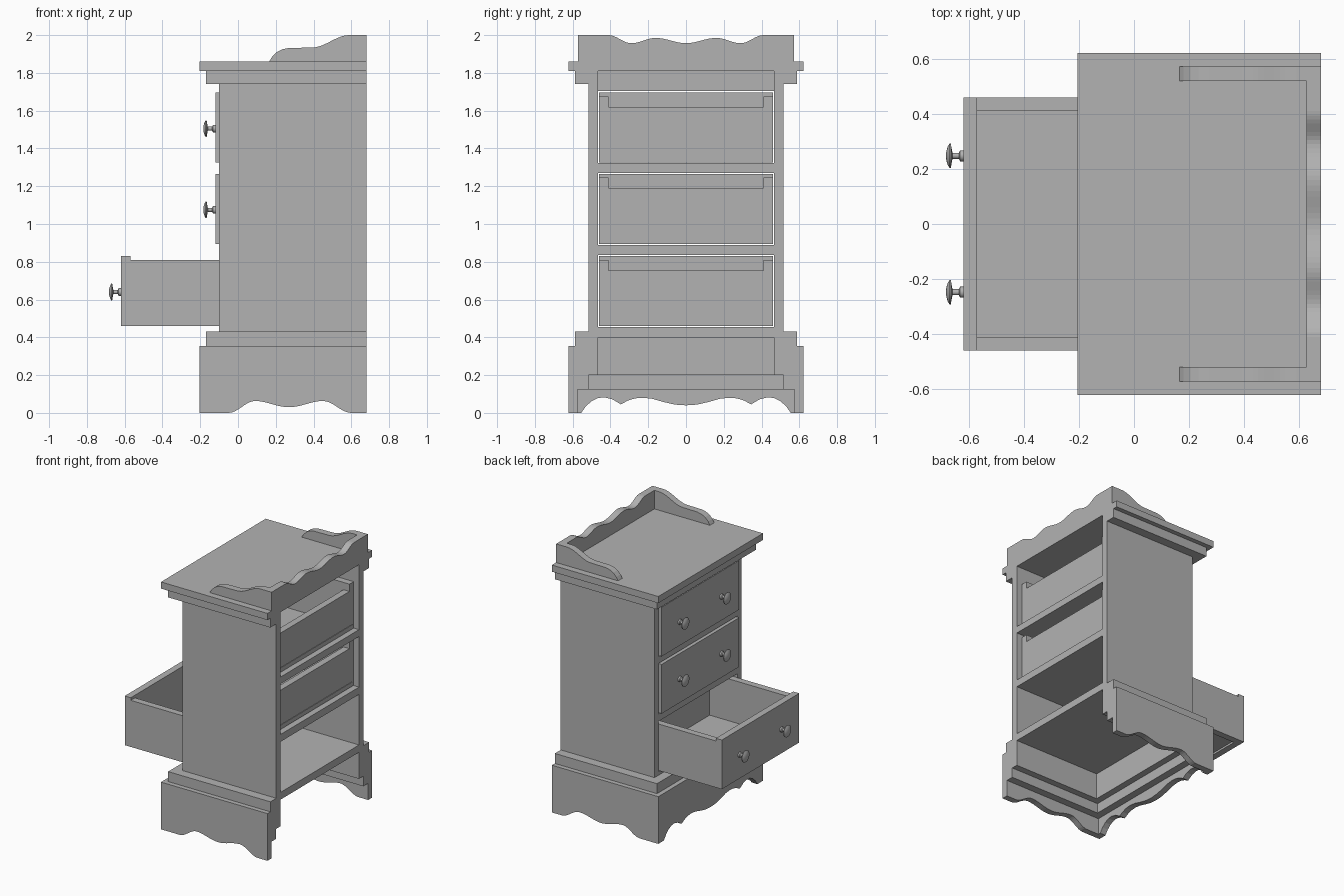
import bpy, bmesh, math
from mathutils import Vector

if "Cube" in bpy.data.objects:
    bpy.data.objects.remove(bpy.data.objects["Cube"])

grey = bpy.data.materials.new("plain_grey")
grey.diffuse_color = (0.45, 0.45, 0.45, 1)
grey.use_nodes = True
grey.node_tree.nodes["Principled BSDF"].inputs["Base Color"].default_value = grey.diffuse_color


def finish(name, bm):
    bmesh.ops.recalc_face_normals(bm, faces=bm.faces)
    me = bpy.data.meshes.new(name)
    bm.to_mesh(me)
    bm.free()
    ob = bpy.data.objects.new(name, me)
    me.materials.append(grey)
    bpy.context.collection.objects.link(ob)
    return ob


def box(name, x0, x1, y0, y1, z0, z1):
    bm = bmesh.new()
    bmesh.ops.create_cube(bm, size=1)
    for v in bm.verts:
        v.co = ((x0 + x1) / 2 + v.co.x * (x1 - x0),
                (y0 + y1) / 2 + v.co.y * (y1 - y0),
                (z0 + z1) / 2 + v.co.z * (z1 - z0))
    return finish(name, bm)


def board(name, outline, along, lo, hi):
    """Extrude an (along, z) outline through the board thickness lo..hi."""
    bm = bmesh.new()
    place = (lambda a, z, t: (a, t, z)) if along == 'x' else (lambda a, z, t: (t, a, z))
    face = bm.faces.new([bm.verts.new(place(a, z, lo)) for a, z in outline])
    ext = bmesh.ops.extrude_face_region(bm, geom=[face])
    move = Vector(place(0, 0, hi - lo))
    bmesh.ops.translate(bm, vec=move,
                        verts=[g for g in ext['geom'] if isinstance(g, bmesh.types.BMVert)])
    return finish(name, bm)


def wave(keys, n=8):
    """Eased curve through the high and low points."""
    pts = [keys[0]]
    for (a0, z0), (a1, z1) in zip(keys, keys[1:]):
        for i in range(1, n + 1):
            t = i / n
            pts.append((a0 + (a1 - a0) * t, z0 + (z1 - z0) * (1 - math.cos(math.pi * t)) / 2))
    return pts


def mirrored(half):
    """Half curve ending at 0, completed to the other side."""
    return half + [(-a, z) for a, z in reversed(half[:-1])]


def knob(name, x, y, z):
    profile = [(0, .02), (.012, .02), (.017, .011), (.04, .011), (.043, .026), (.046, .044),
               (.051, .044), (.057, .034), (.062, .018), (.064, 0)]
    bm = bmesh.new()
    verts = [bm.verts.new((x - d, y, z + r)) for d, r in profile]
    edges = [bm.edges.new(p) for p in zip(verts, verts[1:])]
    bmesh.ops.spin(bm, geom=verts + edges, cent=(x, y, z), axis=(1, 0, 0),
                   angle=2 * math.pi, steps=24)
    bmesh.ops.remove_doubles(bm, verts=bm.verts, dist=1e-4)
    ob = finish(name, bm)
    for p in ob.data.polygons:
        p.use_smooth = True
    bpy.context.view_layer.objects.active = ob
    ob.select_set(True)
    bpy.ops.object.shade_smooth_by_angle(angle=math.radians(40))
    ob.select_set(False)


BACK = .68

# Carcass: sides, shelves, front rails and top
for s, side in ((-1, "right"), (1, "left")):
    y0, y1 = sorted((s * .467, s * .517))
    box(side + "_side_panel", -.10, BACK, y0, y1, .20, 1.81)
for i, (z0, z1) in enumerate(((.40, .455), (.835, .89), (1.27, 1.322))):
    box(f"shelf_{i + 1}", -.10, BACK, -.467, .467, z0, z1)
box("top_front_rail", -.10, -.05, -.467, .467, 1.703, 1.81)
box("bottom_front_rail", -.10, -.05, -.467, .467, .20, .40)
box("top_slab", -.205, BACK, -.622, .622, 1.81, 1.86)

# Mouldings under the top and above the skirt, open at the back
for name, z0, z1 in (("top_moulding", 1.74, 1.81), ("base_moulding", .125, .43)):
    box(name + "_front", -.17, -.10, -.587, .587, z0, z1)
    for s, side in ((-1, "right"), (1, "left")):
        y0, y1 = sorted((s * .517, s * .587))
        box(f"{name}_{side}", -.10, BACK, y0, y1, z0, z1)

# Scalloped skirt boards
front_half = [(-.555, 0), (-.53, .035), (-.50, .062), (-.465, .079), (-.43, .082),
              (-.39, .072), (-.345, .045), (-.31, .064), (-.27, .077), (-.23, .08),
              (-.18, .075), (-.12, .058), (-.06, .044), (0, .04)]
board("front_skirt", [(-.622, .355), (-.622, 0)] + mirrored(front_half)
      + [(.622, 0), (.622, .355)], 'y', -.205, -.157)
side_wave = wave([(-.05, 0), (.09, .063), (.27, .03), (.45, .063), (.60, 0)])
for s, side in ((-1, "right"), (1, "left")):
    lo, hi = sorted((s * .575, s * .622))
    board(side + "_skirt", [(-.157, .355), (-.157, 0)] + side_wave
          + [(BACK, 0), (BACK, .355)], 'x', lo, hi)

# Gallery rail round the top
back_half = wave([(-.41, 2.0), (-.29, 1.957), (-.16, 1.985), (0, 1.957)])
board("gallery_back", [(-.572, 1.86), (-.572, 2.0)] + mirrored(back_half)
      + [(.572, 2.0), (.572, 1.86)], 'y', .627, BACK)
gallery_side = [(.165, 1.86), (.18, 1.885), (.205, 1.91), (.235, 1.925), (.27, 1.932)]
gallery_side += wave([(.39, 1.934), (.59, 2.0)], 10) + [(.627, 2.0), (.627, 1.86)]
for s, side in ((-1, "right"), (1, "left")):
    lo, hi = sorted((s * .52, s * .572))
    board("gallery_" + side, gallery_side, 'x', lo, hi)


# Drawers, the lowest one pulled out
def drawer(name, x, z):
    end = x + .76
    box(name + "_front", x, x + .05, -.46, .46, z, z + .37)
    for s, side in ((-1, "right"), (1, "left")):
        y0, y1 = sorted((s * .41, s * .46))
        box(f"{name}_{side}", x + .05, end, y0, y1, z, z + .35)
        knob(f"{name}_{side}_knob", x, s * .248, z + .18)
    box(name + "_back", end - .05, end, -.41, .41, z, z + .295)
    box(name + "_floor", x + .04, end + .004, -.44, .44, z + .015, z + .035)


drawer("top_drawer", -.12, 1.325)
drawer("middle_drawer", -.12, .895)
drawer("bottom_drawer", -.62, .46)
